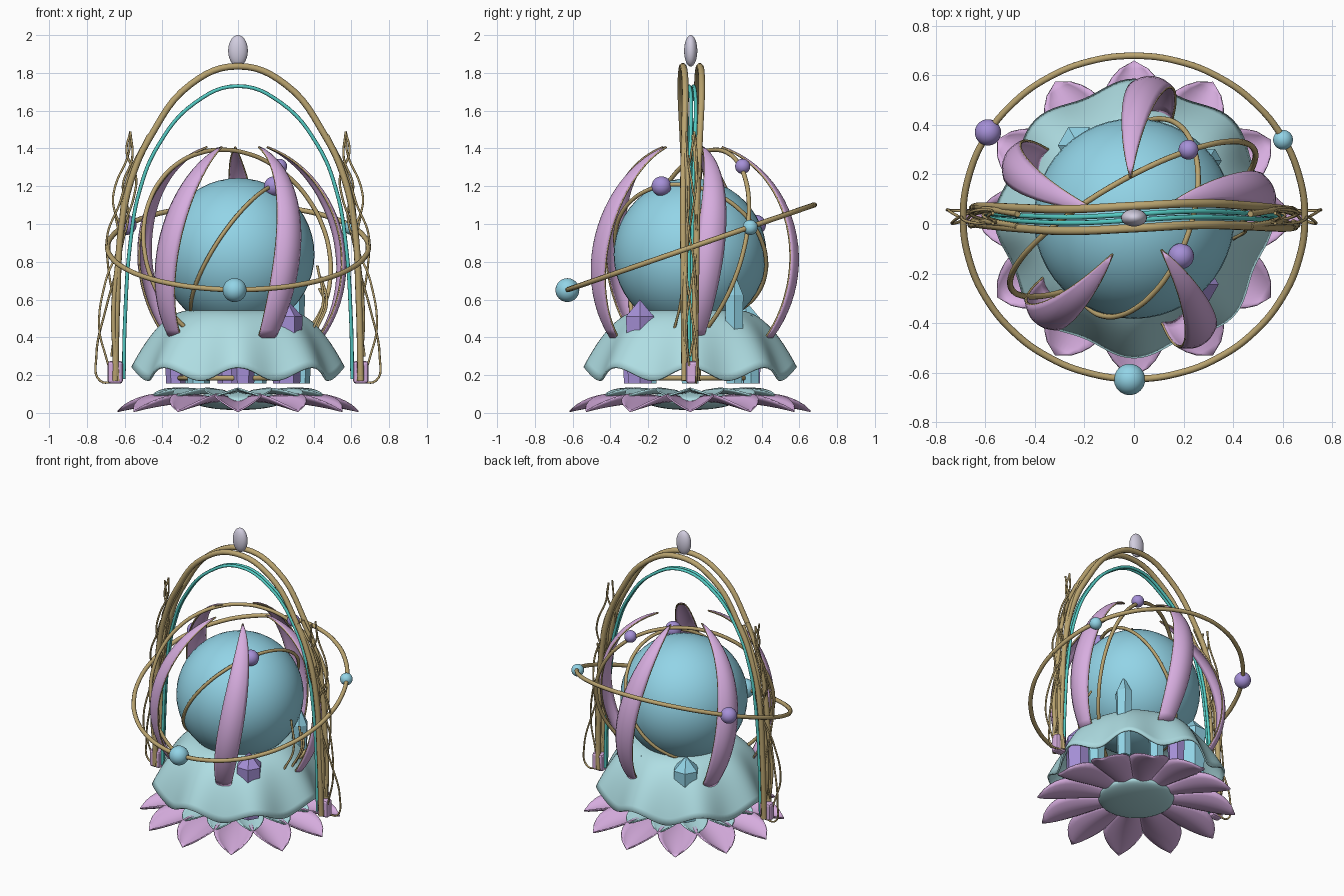
import bpy, bmesh
from math import sin, cos, pi, radians
from mathutils import Vector, Matrix

if "Cube" in bpy.data.objects:
    bpy.data.objects.remove(bpy.data.objects["Cube"])

CY = 0.022  # shared centre in y


def mat(name, *rgb):
    m = bpy.data.materials.new(name)
    m.diffuse_color = (*rgb, 1)
    m.use_nodes = True
    m.node_tree.nodes["Principled BSDF"].inputs["Base Color"].default_value = m.diffuse_color
    return m


BLUE = mat("blue", .29, .66, .80)
PINK = mat("pink", .68, .42, .74)
MINT = mat("mint", .43, .73, .77)
PURPLE = mat("purple", .38, .28, .68)
GOLD = mat("gold", .49, .37, .16)
TEAL = mat("teal", .09, .60, .55)
PEARL = mat("pearl", .64, .61, .74)


def finish(bm, name, m, smooth=True):
    bmesh.ops.recalc_face_normals(bm, faces=bm.faces)
    for f in bm.faces:
        f.smooth = smooth
    me = bpy.data.meshes.new(name)
    bm.to_mesh(me)
    bm.free()
    me.materials.append(m)
    ob = bpy.data.objects.new(name, me)
    bpy.context.collection.objects.link(ob)
    return ob


def ball(name, loc, radii, m):
    bm = bmesh.new()
    bmesh.ops.create_uvsphere(bm, u_segments=48, v_segments=24, radius=1,
                              matrix=Matrix.LocRotScale(Vector(loc), None, Vector(radii)))
    return finish(bm, name, m)


def sheet(name, f, nu, nv, thick, m):
    """Grid surface f(u, v) with u and v in 0..1, given thickness."""
    bm = bmesh.new()
    rows = [[bm.verts.new(f(i / nu, j / nv)) for i in range(nu + 1)] for j in range(nv + 1)]
    for a, b in zip(rows, rows[1:]):
        for i in range(nu):
            bm.faces.new((a[i], a[i + 1], b[i + 1], b[i]))
    bmesh.ops.remove_doubles(bm, verts=bm.verts, dist=1e-4)
    ob = finish(bm, name, m)
    s = ob.modifiers.new("thickness", 'SOLIDIFY')
    s.thickness, s.offset = thick, 0
    return ob


def tube(name, pts, r, m, cyclic=False):
    cu = bpy.data.curves.new(name, 'CURVE')
    cu.dimensions = '3D'
    cu.bevel_depth, cu.bevel_resolution = r, 2
    cu.resolution_u, cu.use_fill_caps = 6, True
    sp = cu.splines.new('BEZIER')
    sp.bezier_points.add(len(pts) - 1)
    sp.use_cyclic_u = cyclic
    for bp, p in zip(sp.bezier_points, pts):
        bp.co = p
        bp.handle_left_type = bp.handle_right_type = 'AUTO'
    cu.materials.append(m)
    ob = bpy.data.objects.new(name, cu)
    bpy.context.collection.objects.link(ob)
    return ob


def ring(name, c, a, b, R, r, m=GOLD):
    """Circle around c in the plane of the unit vectors a and b."""
    c, a, b = Vector(c), Vector(a).normalized(), Vector(b).normalized()
    tube(name, [c + R * (a * cos(t) + b * sin(t)) for t in (i * pi / 12 for i in range(24))], r, m, True)


def polar(r, a, z):
    return Vector((r * cos(a), CY + r * sin(a), z))


# central globe
ball("globe", (0, CY, .838), (.405,) * 3, BLUE)

# lotus base: disc, outer and inner petals
ball("base_disc", (0, CY, .065), (.24, .24, .05), MINT)


def lotus(name, n, a0, r0, r1, width, z0, drop, cup, m):
    for k in range(n):
        a = a0 + 2 * pi * k / n

        def f(u, v, a=a):
            u = 2 * u - 1
            w = width * max(0, sin(pi * (.1 + .9 * v ** 1.6))) ** .7
            p = Matrix.Rotation(a, 3, 'Z') @ Vector((
                r0 + (r1 - r0) * v, u * w, z0 - drop * v * v + cup * u * u * w / width))
            return p + Vector((0, CY, 0))
        sheet(f"{name}_{k + 1}", f, 8, 14, .008, m)


lotus("outer_petal", 12, pi / 2, .18, .638, .125, .06, .052, .055, PINK)
lotus("inner_petal", 12, pi / 2 + pi / 12, .14, .47, .09, .105, .015, .03, MINT)


# scalloped skirt: dome flaring into a wavy lip
def skirt(u, v):
    a = 2 * pi * u
    wave = cos(8 * a)
    k = v ** 2.5
    r = .22 + .32 * v ** .85 + k * .02 * wave
    z = .54 - .335 * v ** 2.1 + k * .035 * wave
    return polar(r, a, z)


sheet("skirt", skirt, 128, 18, .012, MINT)
ring("skirt_band", (0, CY, .185), (1, 0, 0), (0, 1, 0), .31, .014)


# pointed crystals around the globe foot
def crystal(name, deg, r, top, w, m):
    bm = bmesh.new()
    p = polar(r, radians(deg), .155)
    rings = [[bm.verts.new(p + Vector((w * q * cos(i * pi / 3), w * q * sin(i * pi / 3), h)))
              for i in range(6)] for q, h in ((.85, 0), (1, (top - .155) * .8))]
    tip = bm.verts.new(p + Vector((0, 0, top - .155)))
    bm.faces.new(rings[0])
    for i in range(6):
        j = (i + 1) % 6
        bm.faces.new((rings[0][i], rings[0][j], rings[1][j], rings[1][i]))
        bm.faces.new((rings[1][i], rings[1][j], tip))
    finish(bm, name, m, False)


for k, (deg, r, top, w, m) in enumerate((
        (-46, .37, .60, .085, PURPLE), (0, .33, .46, .06, BLUE), (38, .38, .74, .055, BLUE),
        (72, .34, .52, .055, BLUE), (100, .33, .47, .06, PURPLE), (127, .37, .59, .085, BLUE),
        (180, .33, .47, .06, PURPLE), (228, .31, .44, .07, BLUE), (275, .30, .44, .07, PURPLE))):
    crystal(f"crystal_{k + 1}", deg, r, top, w, m)

# five swirling sepals with gold edges
for k in range(5):
    a0 = pi / 2 + 2 * pi * k / 5

    def sepal(u, v, a0=a0):
        u = 2 * u - 1
        phi = radians(-39 + 112 * v)
        a = a0 + radians(-15 + 20 * v)
        w = .074 * max(0, sin(pi * (.2 + .8 * v))) ** .9
        p = polar(.575 * cos(phi) - .03 * u * u * w / .074, a, .8 + .635 * sin(phi))
        return p + u * w * Vector((-sin(a), cos(a), 0))
    sheet(f"sepal_{k + 1}", sepal, 8, 24, .012, PINK)
    for side, u in (("a", 0), ("b", 1)):
        tube(f"sepal_edge_{k + 1}_{side}", [sepal(u, i / 10) for i in range(11)], .005, GOLD)

# orbit rings and their beads
t = radians(19)
ring("orbit_wide", (0, .027, .877), (1, 0, 0), (0, cos(t), sin(t)), .69, .014)
ring("orbit_tall", (-.005, .02, .85), (.866, .5, 0), (-.14, .24, .96), .565, .012)
n = Vector((.79, -.29, -.53)).normalized()
p = Vector((.19, -.14, .36)).normalized()
ring("orbit_close", (.005, CY + .003, .855), p, n.cross(p), .418, .011)
for name, loc, r, m in (
        ("bead_front", (-.018, -.628, .65), .063, BLUE), ("bead_right", (.602, .34, .982), .04, BLUE),
        ("bead_left", (-.59, .37, .995), .053, PURPLE), ("bead_upper", (.22, .3, 1.305), .04, PURPLE),
        ("bead_globe", (.19, -.13, 1.2), .052, PURPLE)):
    ball(name, loc, (r,) * 3, m)

# arch: gold pair and inner teal pair
half = ((.65, .17), (.64, .6), (.615, 1.0), (.56, 1.25), (.465, 1.46), (.25, 1.74))
teal_half = ((.605, .18), (.598, .5), (.57, .9), (.52, 1.18), (.42, 1.42), (.23, 1.64))


def arch(name, pts, apex, dy, r, m):
    full = [(-x, z) for x, z in pts] + [(0, apex)] + [(x, z) for x, z in reversed(pts)]
    tube(name, [(x, .028 + dy * (.55 + .45 * z / apex) + .012 * sin(6 * x), z) for x, z in full], r, m)


for tag, s in (("front", -1), ("back", 1)):
    arch(f"arch_{tag}", half, 1.835, s * .045, .018, GOLD)
    arch(f"inner_arch_{tag}", teal_half, 1.73, s * .012, .01, TEAL)
ball("finial", (0, CY + .003, 1.917), (.052, .035, .083), PEARL)

# posts, feet and filigree vines, both sides
for side, s in (("left", -1), ("right", 1)):
    for k, y in enumerate((.0, .05)):
        tube(f"post_{side}_{k + 1}", [(s * x, y + .012 * sin(7 * z), z) for x, z in
             ((.635, .17), (.66, .5), (.625, .9), (.585, 1.22), (.47, 1.47))], .013, GOLD)
    bm = bmesh.new()
    bmesh.ops.create_cube(bm, size=1, matrix=Matrix.LocRotScale(
        Vector((s * .65, .03, .215)), None, Vector((.08, .06, .12))))
    foot = finish(bm, f"foot_{side}", PINK, False)
    b = foot.modifiers.new("bevel", 'BEVEL')
    b.width, b.segments = .015, 2
    vines = (
        ((.64, .17), (.73, .17), (.75, .3), (.70, .55), (.645, .75), (.60, .95)),
        ((.66, .17), (.70, .3), (.735, .45), (.70, .7), (.63, .9), (.65, 1.05)),
        ((.67, .3), (.65, .5), (.69, .8), (.69, .95), (.63, 1.1), (.60, 1.2)),
        ((.60, .95), (.66, 1.1), (.65, 1.2), (.58, 1.37), (.57, 1.49)),
        ((.57, 1.49), (.56, 1.35), (.61, 1.2), (.58, 1.05), (.63, .85)),
        ((.60, 1.0), (.55, 1.15), (.54, 1.25), (.59, 1.38), (.57, 1.49)))
    for k, v in enumerate(vines):
        tube(f"vine_{side}_{k + 1}", [(s * x, .03 + .028 * sin(6 * z + k * 2.1), z) for x, z in v],
             .006, GOLD)

# small gold twigs beside the globe
for k, (y, x) in enumerate(((-.06, .42), (0, .44), (.04, .43))):
    tube(f"twig_{k + 1}", [(x - .02, y, .45), (x + .03, y + .03, .58), (x, y + .05, .78 - .06 * k)], .007, GOLD)
